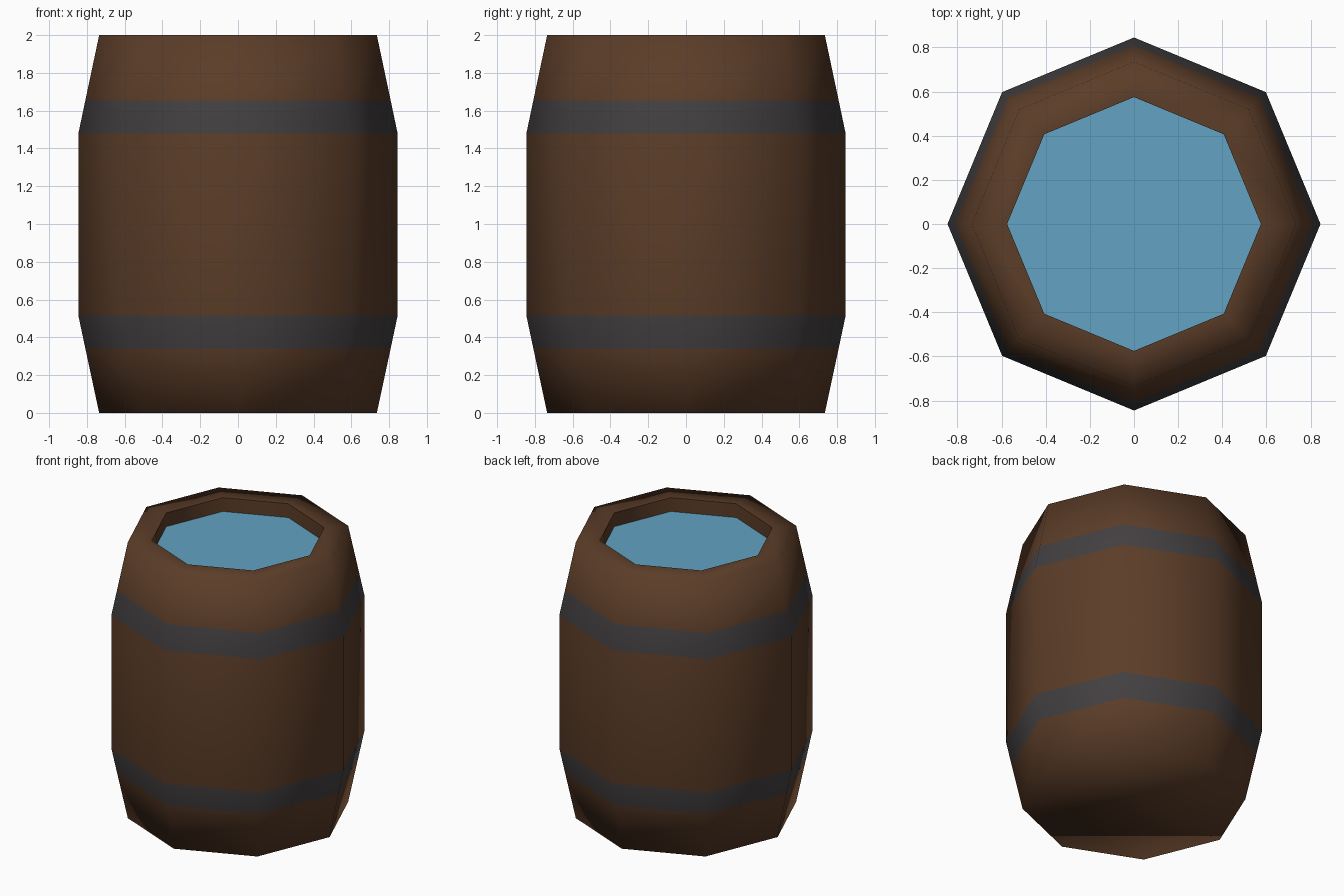
import bpy, bmesh, math

if "Cube" in bpy.data.objects:
    bpy.data.objects.remove(bpy.data.objects["Cube"])

def material(name, rgb):
    m = bpy.data.materials.new(name)
    m.diffuse_color = (*rgb, 1)
    m.use_nodes = True
    m.node_tree.nodes["Principled BSDF"].inputs["Base Color"].default_value = m.diffuse_color
    return m

wood = material("brown wood", (0.105, 0.046, 0.021))
iron = material("dark iron", (0.056, 0.050, 0.053))
blue = material("water blue", (0.125, 0.365, 0.545))

SIDES = 8

def ring(bm, r, z):
    return [bm.verts.new((r * math.cos(2 * math.pi * i / SIDES),
                          r * math.sin(2 * math.pi * i / SIDES), z)) for i in range(SIDES)]

def make(name, bm, mats):
    me = bpy.data.meshes.new(name)
    bm.to_mesh(me)
    bm.free()
    for m in mats:
        me.materials.append(m)
    ob = bpy.data.objects.new(name, me)
    bpy.context.collection.objects.link(ob)
    return ob

# barrel body: radius, height, and material of the band above each ring
profile = [(0.735, 0.0, 0), (0.808, 0.34, 1), (0.845, 0.515, 0), (0.845, 1.48, 1),
           (0.808, 1.655, 0), (0.735, 2.0, 0), (0.575, 2.0, 0), (0.575, 1.9, 0)]
bm = bmesh.new()
rings = [ring(bm, r, z) for r, z, _ in profile]
for k in range(len(rings) - 1):
    a, b = rings[k], rings[k + 1]
    for i in range(SIDES):
        j = (i + 1) % SIDES
        f = bm.faces.new((a[i], a[j], b[j], b[i]))
        f.material_index = profile[k][2]
        f.smooth = True
bottom = bm.faces.new(rings[0][::-1])
bottom.smooth = True
# crisp inner lip
for i in range(SIDES):
    bm.edges.get((rings[6][i], rings[6][(i + 1) % SIDES])).smooth = False
make("barrel", bm, [wood, iron])

# water surface just below the rim
bm = bmesh.new()
bm.faces.new(ring(bm, 0.575, 1.9))
make("water", bm, [blue])
